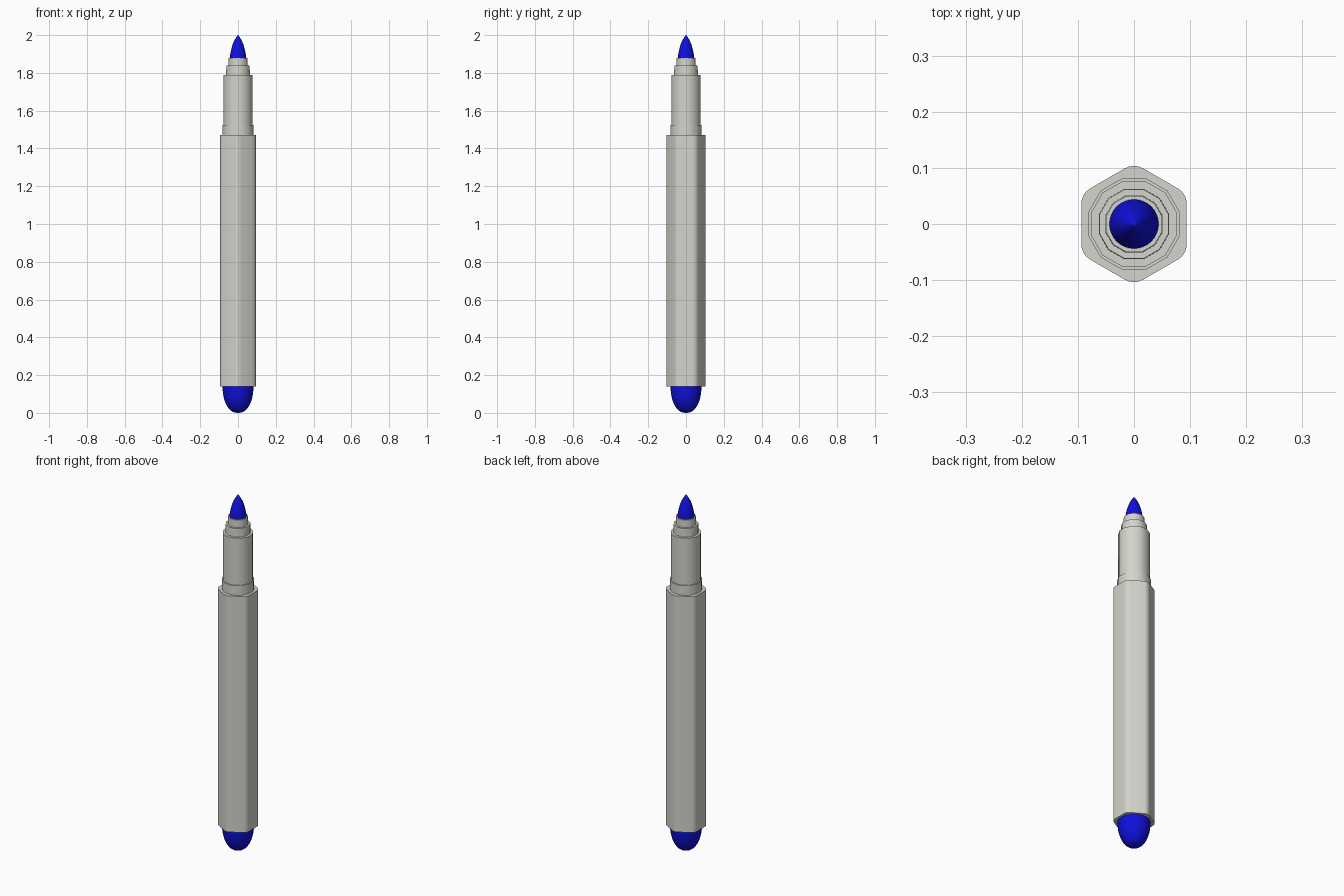
import bpy, bmesh, math

if "Cube" in bpy.data.objects:
    bpy.data.objects.remove(bpy.data.objects["Cube"])


def material(name, color):
    m = bpy.data.materials.new(name)
    m.diffuse_color = (*color, 1)
    m.use_nodes = True
    m.node_tree.nodes["Principled BSDF"].inputs["Base Color"].default_value = m.diffuse_color
    return m


GREY = material("light grey plastic", (0.66, 0.66, 0.61))
BLUE = material("blue ink", (0.005, 0.005, 0.72))


def finish(name, bm, mat, angle):
    bmesh.ops.remove_doubles(bm, verts=bm.verts, dist=1e-5)
    bmesh.ops.recalc_face_normals(bm, faces=bm.faces)
    me = bpy.data.meshes.new(name)
    bm.to_mesh(me)
    bm.free()
    me.materials.append(mat)
    ob = bpy.data.objects.new(name, me)
    bpy.context.collection.objects.link(ob)
    bpy.ops.object.select_all(action='DESELECT')
    ob.select_set(True)
    bpy.context.view_layer.objects.active = ob
    bpy.ops.object.shade_smooth_by_angle(angle=math.radians(angle))
    return ob


def lathe(name, profile, sides, mat, phase=0.0, angle=40):
    """Revolve (radius, z) points about z; profile starts and ends on the axis."""
    bm = bmesh.new()
    rings = []
    for r, z in profile:
        rings.append([bm.verts.new((r * math.cos(a), r * math.sin(a), z))
                      for a in (phase + math.tau * i / sides for i in range(sides))]
                     if r > 0 else [bm.verts.new((0, 0, z))] * sides)
    for lo, hi in zip(rings, rings[1:]):
        for i in range(sides):
            j = (i + 1) % sides
            quad = list(dict.fromkeys((lo[i], lo[j], hi[j], hi[i])))
            bm.faces.new(quad)
    return finish(name, bm, mat, angle)


# Hexagonal barrel with rounded corners, flats facing +x and -x
apothem, fillet, steps = 0.094, 0.032, 4
corner = (apothem - fillet) / math.cos(math.pi / 6)
bm = bmesh.new()
outline = []
for k in range(6):
    c = math.radians(30 + 60 * k)
    for s in range(steps + 1):
        a = c + math.radians(-30 + 60 * s / steps)
        outline.append(bm.verts.new((corner * math.cos(c) + fillet * math.cos(a),
                                     corner * math.sin(c) + fillet * math.sin(a), 0.14)))
base = bm.faces.new(outline)
top = bmesh.ops.extrude_face_region(bm, geom=[base], use_keep_orig=True)
bmesh.ops.translate(bm, vec=(0, 0, 1.33),
                    verts=[v for v in top["geom"] if isinstance(v, bmesh.types.BMVert)])
finish("barrel", bm, GREY, 40)

# Stepped neck: collar, cap seat, and two small tip holders
neck = [(0, 1.465), (0.084, 1.465), (0.084, 1.525), (0.079, 1.525),
        (0.079, 1.79), (0.065, 1.79), (0.064, 1.838), (0.053, 1.838),
        (0.052, 1.88), (0, 1.88)]
lathe("stepped_neck", neck, 12, GREY, phase=math.pi / 12)

# Pointed felt tip
tip = [(0, 1.875), (0.044, 1.875), (0.0435, 1.885), (0.039, 1.912),
       (0.032, 1.94), (0.023, 1.965), (0.012, 1.985), (0.005, 1.996), (0, 2.0)]
lathe("felt_tip", tip, 32, BLUE)

# Domed end plug
n = 10
plug = [(0.082 * math.sin(t) ** 0.85, 0.14 - 0.14 * math.cos(t))
        for t in (math.pi / 2 * i / n for i in range(n + 1))]
plug += [(0.082, 0.15), (0, 0.15)]
lathe("end_plug", plug, 32, BLUE)
